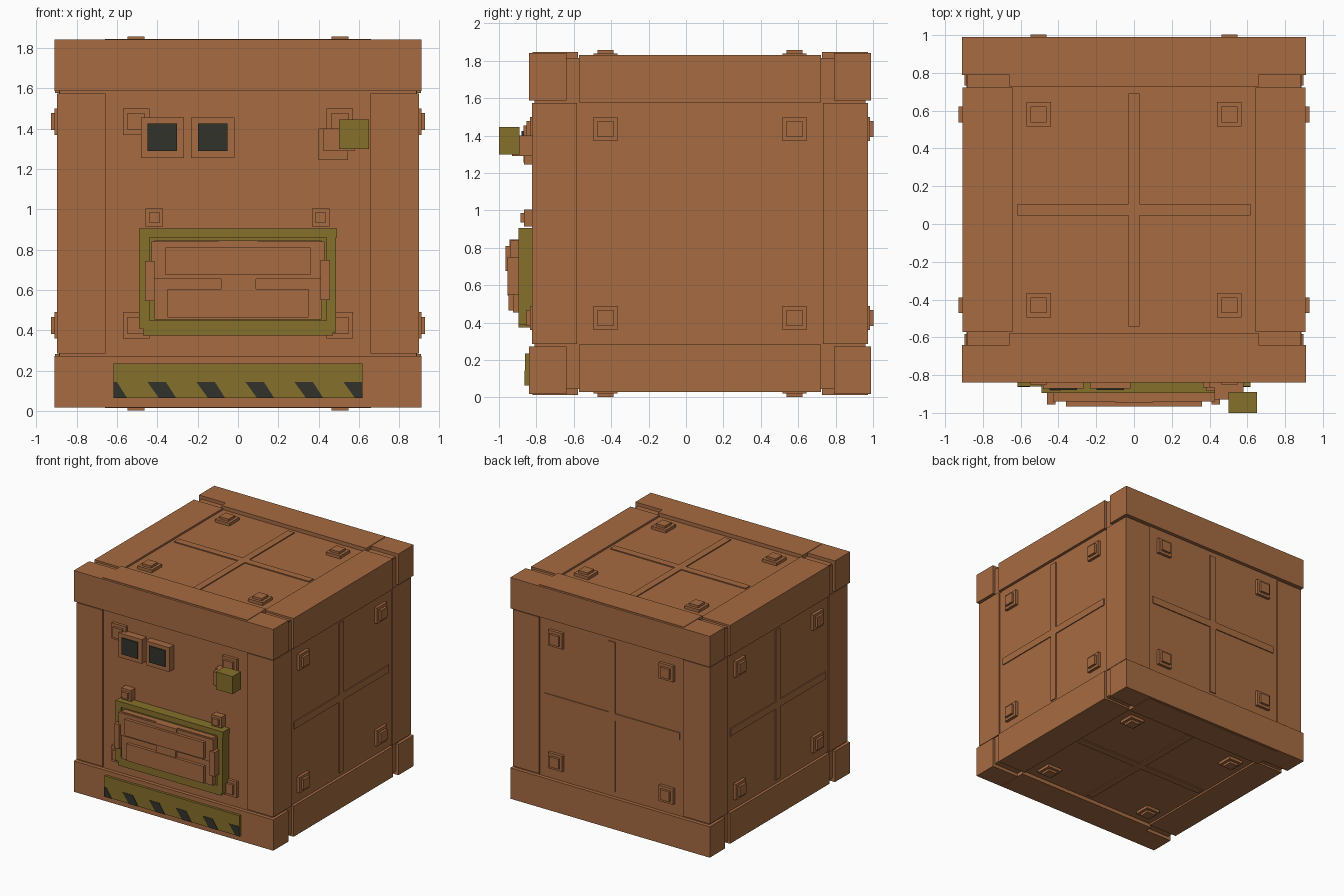
import bpy, bmesh
from mathutils import Vector

cube = bpy.data.objects.get("Cube")
if cube:
    bpy.data.objects.remove(cube, do_unlink=True)


def material(name, rgb):
    mat = bpy.data.materials.new(name)
    mat.use_nodes = True
    colour = (*rgb, 1)
    mat.diffuse_color = colour
    mat.node_tree.nodes["Principled BSDF"].inputs["Base Color"].default_value = colour
    return mat


rust = material("rust brown", (0.38, 0.147, 0.054))
olive = material("olive yellow", (0.235, 0.162, 0.023))
black = material("charcoal", (0.032, 0.032, 0.025))

MID = Vector((0, 0.075, 0.93))   # centre of the crate
CORE = 0.885                     # half size of the recessed panels
FRONT = -0.8                     # depth at which front fittings start


def finish(name, bm, mat):
    bmesh.ops.recalc_face_normals(bm, faces=bm.faces)
    mesh = bpy.data.meshes.new(name)
    bm.to_mesh(mesh)
    bm.free()
    mesh.materials.append(mat)
    obj = bpy.data.objects.new(name, mesh)
    bpy.context.collection.objects.link(obj)
    return obj


def add_box(bm, low, high):
    low, high = Vector(low), Vector(high)
    verts = bmesh.ops.create_cube(bm, size=1)["verts"]
    for v in verts:
        v.co = (low + high) / 2 + v.co * (high - low)


def centred(bm, centre, half):
    """Box given by its centre relative to the crate and its half size."""
    c, h = MID + Vector(centre), Vector(half)
    add_box(bm, c - h, c + h)


def plate(name, x0, x1, z0, z1, depth, mat=rust, start=FRONT):
    """Fitting on the front, reaching forward to y = depth."""
    bm = bmesh.new()
    add_box(bm, (x0, depth, z0), (x1, start, z1))
    return finish(name, bm, mat)


def on_face(bm, axis, sign, u, v, half_u, half_v, height):
    """Box standing on one face of the core."""
    centre, half = [0] * 3, [0] * 3
    a, b = [i for i in range(3) if i != axis]
    inner = CORE - 0.03
    centre[axis], half[axis] = sign * (inner + height) / 2, (height - inner) / 2
    centre[a], centre[b] = u, v
    half[a], half[b] = half_u, half_v
    centred(bm, centre, half)


# Recessed core
bm = bmesh.new()
centred(bm, (0, 0, 0), (CORE, CORE, CORE))
finish("core", bm, rust)

SIGNS = (-1, 1)
beams, collars, rails, bands, posts = [bmesh.new() for _ in range(5)]
for s in SIGNS:
    for t in SIGNS:
        # Full width beams at front and back, top and bottom
        centred(beams, (0, s * 0.815, t * 0.785), (0.91, 0.1, 0.127))
        # Sunken joints behind the beams
        centred(collars, (0, s * 0.7, t * 0.76), (0.888, 0.06, 0.117))
        # Thin rails over the beams
        centred(rails, (0, s * 0.775, t * 0.8), (0.66, 0.122, 0.116))
        # Side bands
        centred(bands, (s * 0.776, 0, t * 0.774), (0.132, 0.648, 0.126))
        # Corner posts
        centred(posts, (s * 0.778, t * 0.778, 0), (0.12, 0.12, 0.645))
for name, part in (("end_beams", beams), ("beam_joints", collars),
                   ("cap_rails", rails), ("side_bands", bands),
                   ("corner_posts", posts)):
    finish(name, part, rust)

# Stepped bolts on every face, cross ribs on all but the front
bolts, ribs = bmesh.new(), bmesh.new()
for axis in range(3):
    for sign in SIGNS:
        for u in SIGNS:
            for v in SIGNS:
                place = (bolts, axis, sign, u * 0.505, v * 0.505)
                on_face(*place, 0.065, 0.065, 0.909)
                on_face(*place, 0.042, 0.042, 0.928)
        if (axis, sign) != (1, -1):
            on_face(ribs, axis, sign, 0, 0, 0.617, 0.03, CORE + 0.008)
            on_face(ribs, axis, sign, 0, 0, 0.03, 0.617, CORE + 0.008)
finish("bolts", bolts, rust)
finish("cross_ribs", ribs, rust)

# Twin screens
for side, x in (("right", -0.375), ("left", -0.125)):
    plate(side + "_screen_housing", x - 0.107, x + 0.107, 1.255, 1.455, -0.87)
    plate(side + "_screen", x - 0.073, x + 0.073, 1.29, 1.425, -0.879, black, -0.87)

# Lamp on its bracket
plate("lamp_base", 0.4, 0.545, 1.245, 1.4, -0.865)
plate("lamp_bracket", 0.425, 0.58, 1.29, 1.4, -0.93)
plate("lamp", 0.5, 0.65, 1.3, 1.445, -1, olive, -0.89)

# Small clips above the hatch
for side, x in (("right", -0.415), ("left", 0.41)):
    plate(side + "_clip_base", x - 0.044, x + 0.044, 0.915, 1.005, -0.865)
    plate(side + "_clip", x - 0.027, x + 0.027, 0.935, 0.985, -0.885)

# Olive hatch surround
plate("hatch_top", -0.49, 0.49, 0.86, 0.905, -0.895, olive)
plate("hatch_bottom", -0.47, 0.47, 0.375, 0.45, -0.895, olive)
plate("hatch_right", -0.49, -0.44, 0.41, 0.87, -0.895, olive)
plate("hatch_left", 0.44, 0.487, 0.39, 0.87, -0.895, olive)
plate("hatch_backing", -0.45, 0.45, 0.44, 0.87, -0.88, olive)

# Hatch door with slabs, latches and tabs
plate("door", -0.415, 0.415, 0.455, 0.845, -0.925)
plate("door_upper_frame", -0.43, 0.43, 0.655, 0.84, -0.94)
plate("upper_slab", -0.36, 0.36, 0.675, 0.81, -0.965)
plate("lower_slab", -0.35, 0.35, 0.465, 0.605, -0.95)
plate("upper_tab", -0.1, 0.1, 0.81, 0.845, -0.945)
plate("middle_tab", -0.085, 0.09, 0.605, 0.672, -0.945)
plate("right_latch", -0.46, -0.415, 0.545, 0.745, -0.955)
plate("left_latch", 0.41, 0.455, 0.55, 0.75, -0.955)

# Warning strip with slanted stripes along its lower half
W, LOW, HIGH = 0.617, 0.065, 0.145
plate("warning_strip", -W, W, LOW, 0.235, -0.86, olive)
stripes = bmesh.new()
for i in range(6):
    x = -0.693 + 0.243 * i
    outline = ((x, HIGH), (x + 0.092, HIGH), (x + 0.143, LOW), (x + 0.058, LOW))
    verts = [stripes.verts.new((min(max(px, -W), W), -0.863, pz)) for px, pz in outline]
    face = stripes.faces.new(verts)
    back = bmesh.ops.extrude_face_region(stripes, geom=[face])["geom"]
    for v in back:
        if isinstance(v, bmesh.types.BMVert):
            v.co.y = -0.859
finish("warning_stripes", stripes, black)
